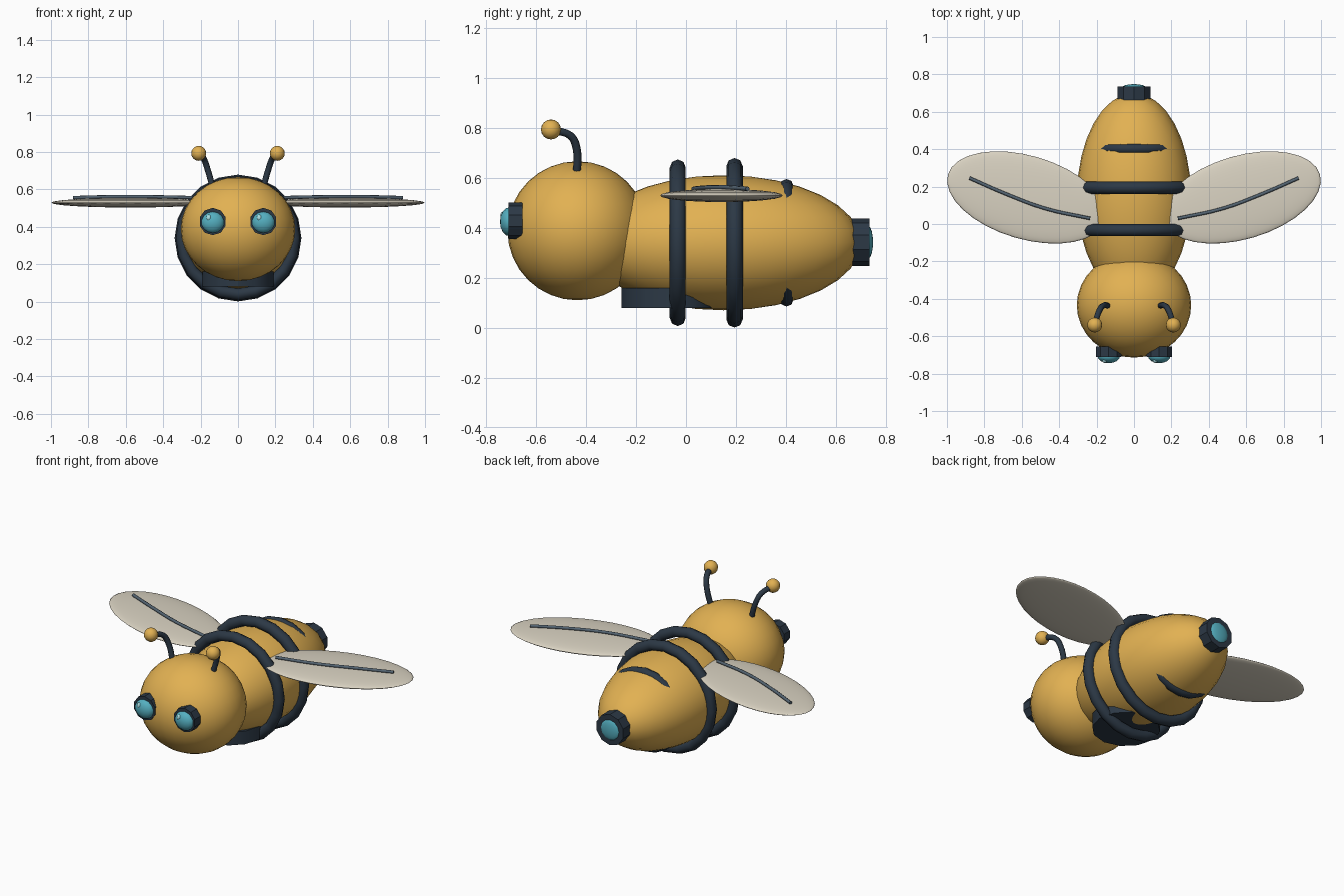
import bpy, math
from math import radians, pi

if "Cube" in bpy.data.objects:
    bpy.data.objects.remove(bpy.data.objects["Cube"])


def material(name, r, g, b):
    m = bpy.data.materials.new(name)
    m.diffuse_color = (r, g, b, 1)
    m.use_nodes = True
    m.node_tree.nodes["Principled BSDF"].inputs["Base Color"].default_value = m.diffuse_color
    return m


OCHRE = material("ochre", .76, .44, .085)
NAVY = material("navy", .025, .04, .06)
TEAL = material("teal", .09, .43, .53)
PALE = material("pale_teal", .4, .75, .8)
CREAM = material("cream", .7, .65, .54)
SLATE = material("slate", .09, .13, .17)


def finish(name, mat, angle=40):
    ob = bpy.context.object
    ob.name = name
    ob.data.materials.append(mat)
    bpy.ops.object.shade_smooth_by_angle(angle=radians(angle))
    return ob


def ellipsoid(name, loc, radii, mat, seg=24, rings=12, rot=(0, 0, 0)):
    bpy.ops.mesh.primitive_uv_sphere_add(segments=seg, ring_count=rings, radius=1,
                                         location=loc, rotation=rot)
    bpy.context.object.scale = radii
    return finish(name, mat, 80)


def cylinder(name, loc, radius, depth, mat, sides, rot=(pi / 2, 0, 0)):
    bpy.ops.mesh.primitive_cylinder_add(vertices=sides, radius=radius, depth=depth,
                                        location=loc, rotation=rot)
    return finish(name, mat, 30)


def ring(name, y, major, minor):
    bpy.ops.mesh.primitive_torus_add(major_segments=20, minor_segments=8,
                                     major_radius=major, minor_radius=minor,
                                     location=(0, y, .34), rotation=(pi / 2, 0, 0))
    return finish(name, NAVY, 60)


def tube(name, points, radius, mat):
    cu = bpy.data.curves.new(name, 'CURVE')
    cu.dimensions = '3D'
    cu.bevel_depth = radius
    cu.bevel_resolution = 2
    cu.use_fill_caps = True
    cu.resolution_u = 4
    sp = cu.splines.new('BEZIER')
    sp.bezier_points.add(len(points) - 1)
    for bp, p in zip(sp.bezier_points, points):
        bp.co = p
        bp.handle_left_type = bp.handle_right_type = 'AUTO'
    cu.materials.append(mat)
    ob = bpy.data.objects.new(name, cu)
    bpy.context.collection.objects.link(ob)
    return ob


# head and body
ellipsoid("head", (0, -.434, .388), (.306, .28, .278), OCHRE, 32, 16)
ellipsoid("body", (0, .15, .34), (.305, .55, .27), OCHRE, 32, 16)

# stripes around the body
ring("front_stripe", -.033, .301, .032)
ring("middle_stripe", .194, .306, .033)
ring("rear_stripe", .402, .227, .028)

# belly plate and tail light
cylinder("belly_plate", (0, -.068, .12), .19, .08, NAVY, 12, (0, 0, 0))
cylinder("tail_housing", (0, .687, .342), .094, .095, NAVY, 10)
ellipsoid("tail_light", (0, .73, .342), (.064, .064, .018), TEAL, 12, 8, (pi / 2, 0, 0))

for side, s in (("left", -1), ("right", 1)):
    # eyes
    x = s * .135
    cylinder(side + "_eye_socket", (x, -.682, .428), .073, .056, NAVY, 10)
    ellipsoid(side + "_eye_lens", (x, -.706, .424), (.062, .058, .038), TEAL, 14, 8,
              (pi / 2, 0, 0))
    ellipsoid(side + "_eye_glint", (x - .021, -.731, .448), (.014, .012, .017), PALE, 8, 6)

    # antennae
    tube(side + "_antenna", [(s * .135, -.437, .61), (s * .165, -.437, .715),
                             (s * .185, -.462, .768), (s * .21, -.535, .79)], .016, NAVY)
    ellipsoid(side + "_antenna_tip", (s * .21, -.54, .793), (.04, .04, .04), OCHRE, 16, 8)

    # wings with a raised vein
    ellipsoid(side + "_wing", (s * .575, .142, .529), (.437, .223, .026), CREAM, 32, 12,
              (0, 0, s * radians(16.3)))
    tube(side + "_wing_vein", [(s * .235, .03, .556), (s * .475, .083, .561),
                               (s * .69, .163, .561), (s * .88, .246, .556)], .009, SLATE)
